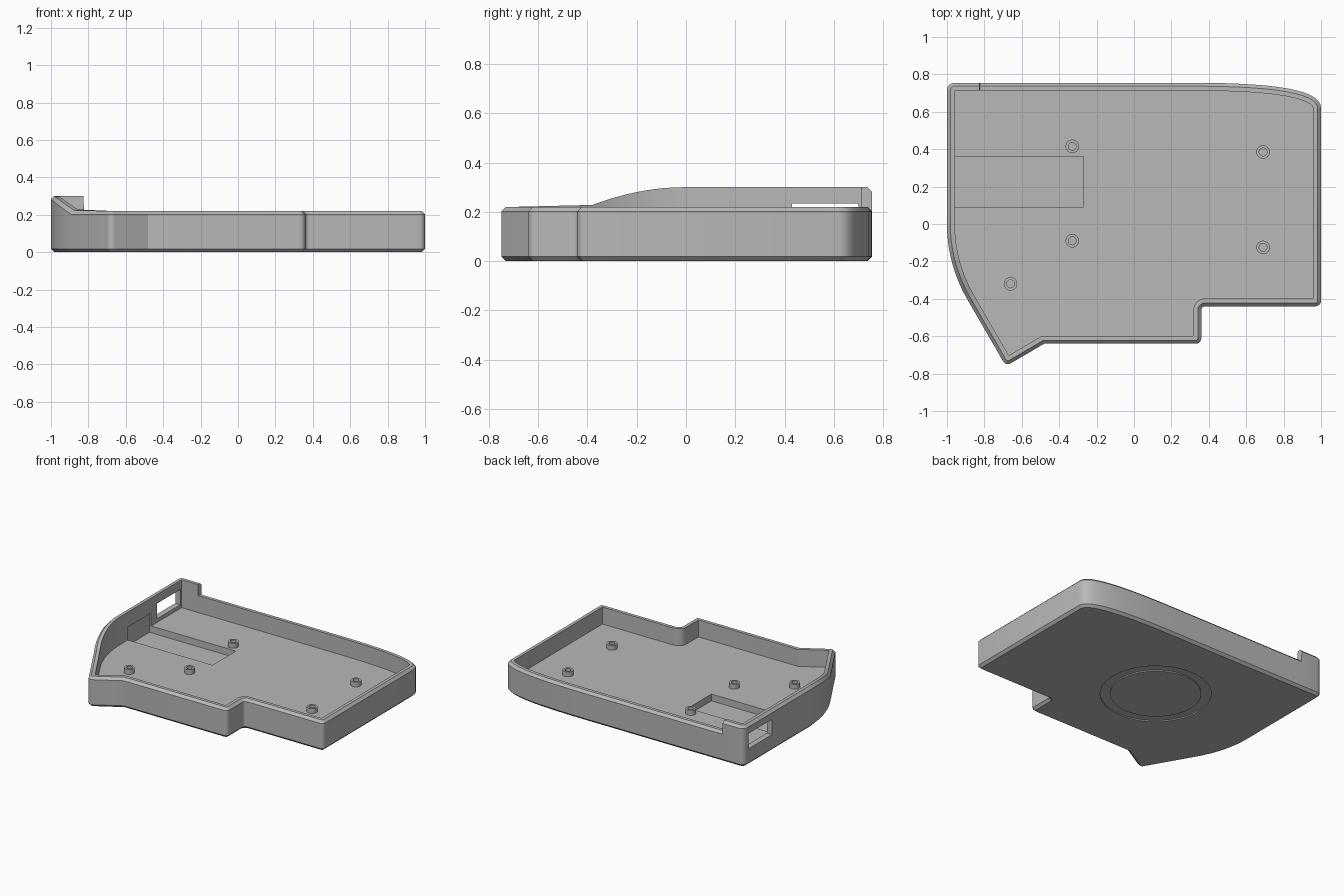
import bpy, bmesh
from math import sin, cos, tan, radians, pi
from mathutils import Vector, Matrix

cube = bpy.data.objects.get("Cube")
if cube:
    bpy.data.objects.remove(cube, do_unlink=True)

grey = bpy.data.materials.new("plain_grey")
grey.use_nodes = True
colour = (0.48, 0.48, 0.48, 1)
grey.diffuse_color = colour
grey.node_tree.nodes["Principled BSDF"].inputs["Base Color"].default_value = colour

RIM, RAISED, FLOOR = 0.22, 0.30, 0.095
WALL, BEVEL = 0.042, 0.018


def finish(name, bm):
    bmesh.ops.recalc_face_normals(bm, faces=bm.faces)
    mesh = bpy.data.meshes.new(name)
    bm.to_mesh(mesh)
    bm.free()
    mesh.materials.append(grey)
    obj = bpy.data.objects.new(name, mesh)
    bpy.context.collection.objects.link(obj)
    return obj


def activate(obj):
    bpy.ops.object.select_all(action='DESELECT')
    obj.select_set(True)
    bpy.context.view_layer.objects.active = obj


def tube(name, x, y, r_out, r_in, z0, z1, sides=32):
    """Closed ring with a rectangular section."""
    bm = bmesh.new()
    section = [(r_out, z0), (r_out, z1), (r_in, z1), (r_in, z0)]
    rings = []
    for i in range(sides):
        a = 2 * pi * i / sides
        rings.append([bm.verts.new((x + r * cos(a), y + r * sin(a), z)) for r, z in section])
    for i in range(sides):
        a, b = rings[i - 1], rings[i]
        for j in range(4):
            bm.faces.new((a[j - 1], a[j], b[j], b[j - 1]))
    return finish(name, bm)


def box(name, lo, hi):
    bm = bmesh.new()
    lo, hi = Vector(lo), Vector(hi)
    size = Matrix.Diagonal((*(hi - lo), 1))
    bmesh.ops.create_cube(bm, size=1, matrix=Matrix.Translation((lo + hi) / 2) @ size)
    return finish(name, bm)


def cut(target, cutter):
    mod = target.modifiers.new("cut", 'BOOLEAN')
    mod.operation = 'DIFFERENCE'
    mod.solver = 'EXACT'
    mod.object = cutter
    activate(target)
    bpy.ops.object.modifier_apply(modifier=mod.name)
    bpy.data.objects.remove(cutter, do_unlink=True)


# Outline, counter-clockwise: (x, y, corner radius)
outline = [(-0.685, -0.76, 0.03), (-0.48, -0.64, 0.0), (0.36, -0.64, 0.03),
           (0.36, -0.44, 0.02), (1, -0.44, 0.03)]
bow = [Vector(p) for p in ((1, 0.62), (1, 0.72), (0.75, 0.755), (0.3, 0.755))]
for i in range(15):
    t = i / 14
    u = 1 - t
    p = bow[0] * u**3 + bow[1] * 3 * u * u * t + bow[2] * 3 * u * t * t + bow[3] * t**3
    outline.append((p.x, p.y, 0.0))
outline += [(-0.824, 0.755, 0.0), (-0.826, 0.755, 0.0), (-1, 0.755, 0.04)]
for i in range(15):
    a = radians(30 * i / 14)
    outline.append((-0.2 - 0.8 * cos(a), -0.8 * sin(a), 0.0))


def offset_outline(d):
    """Outline moved inwards by d, with its corners rounded."""
    pts = [Vector(p[:2]) for p in outline]
    result = []
    for i, p in enumerate(pts):
        d1 = (p - pts[i - 1]).normalized()
        d2 = (pts[(i + 1) % len(pts)] - p).normalized()
        n1, n2 = Vector((-d1.y, d1.x)), Vector((-d2.y, d2.x))
        q = p + (n1 + n2) * d / (1 + n1.dot(n2))
        r = outline[i][2]
        if not r:
            result.append(q)
            continue
        side = 1 if d1.cross(d2) > 0 else -1
        r = max(r - side * d, 0.004)
        turn = d1.angle(d2)
        start = q - d1 * r * tan(turn / 2)
        centre = start + n1 * side * r
        for k in range(7):
            spin = Matrix.Rotation(side * turn * k / 6, 2)
            result.append(centre + spin @ (start - centre))
    return result


def rim_height(p):
    if p.x > -0.825:
        return RIM
    return RIM + (RAISED - RIM) * max(0, 1 - (min(p.y, 0) / 0.4) ** 2)


# Tray shell: (inward offset, height, measured from the rim or not)
levels = [(BEVEL, 0, False), (0, BEVEL, False), (0, -BEVEL, True), (BEVEL, 0, True),
          (WALL, 0, True), (WALL, FLOOR, False)]
bm = bmesh.new()
loops = []
for d, z, from_rim in levels:
    loops.append([bm.verts.new((p.x, p.y, z + (rim_height(p) if from_rim else 0)))
                  for p in offset_outline(d)])
for low, high in zip(loops, loops[1:]):
    for i in range(len(low)):
        bm.faces.new((low[i - 1], low[i], high[i], high[i - 1]))
bm.faces.new(loops[0])
bm.faces.new(loops[-1])
tray = finish("tray", bm)

# Battery pocket, side port opening and underside ring groove
cut(tray, box("pocket_cutter", (-0.972, 0.09, 0.045), (-0.27, 0.36, 0.19)))
cut(tray, box("port_cutter", (-1.1, 0.43, 0.122), (-0.9, 0.70, 0.234)))
cut(tray, tube("groove_cutter", -0.13, 0.07, 0.37, 0.303, -0.05, 0.008, 96))
activate(tray)
bpy.ops.object.shade_smooth_by_angle(angle=radians(25))

# Hollow screw posts
for i, (x, y) in enumerate([(-0.33, 0.415), (-0.33, -0.09), (0.69, 0.385),
                            (0.69, -0.125), (-0.66, -0.32)]):
    post = tube(f"screw_post_{i + 1}", x, y, 0.036, 0.021, FLOOR - 0.01, FLOOR + 0.035)
    activate(post)
    bpy.ops.object.shade_smooth_by_angle(angle=radians(30))
